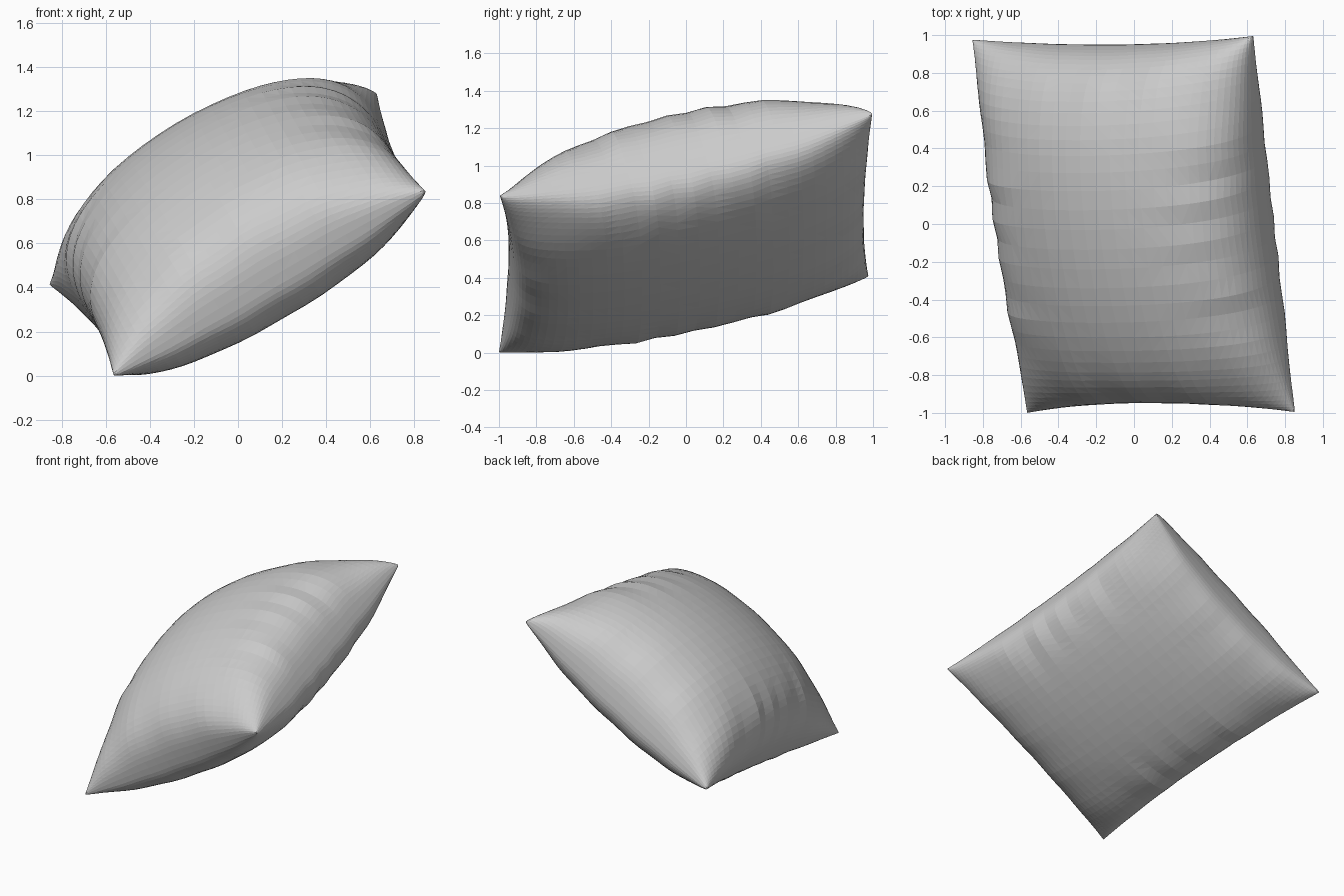
import bpy, bmesh, math
from mathutils import Vector

if "Cube" in bpy.data.objects:
    bpy.data.objects.remove(bpy.data.objects["Cube"])

# Seam corners of the tilted cushion
A = Vector((-0.565, -1.0, 0.005))
B = Vector((0.85, -0.995, 0.84))
C = Vector((0.63, 0.995, 1.28))
D = Vector((-0.855, 0.975, 0.415))
U = (B - A).normalized()
V = (D - A).normalized()
N = U.cross(V).normalized()
COUNT = 38
TOP, BOTTOM = 0.53, 0.325


def seam_point(s, t):
    """Point on the mid sheet, with edges pulled inward between corners."""
    p = ((1 - s) * (1 - t) * A + (1 + s) * (1 - t) * B
         + (1 + s) * (1 + t) * C + (1 - s) * (1 + t) * D) / 4
    s_pull = 0.065 if s < 0 else 0.055
    t_pull = 0.07 if t < 0 else 0.05
    p -= U * math.copysign(s_pull * abs(s) ** 3 * (1 - t * t), s)
    p -= V * math.copysign(t_pull * abs(t) ** 3 * (1 - s * s), t)
    return p


def puff(s, t, side):
    """Full pillow bulge, thin at the corners, gathered along the long seams."""
    power = 0.4 if side > 0 else 0.33
    h = (max(0, 1 - s * s) * max(0, 1 - t * t)) ** power
    full = side > 0 and s > 0 and t > 0
    h *= 1 - (0.15 if full else 0.5) * abs(s * t) ** 3
    gather = 0.07 * abs(s) ** 4 * math.sin(19 * t + 2.5 * math.sin(4 * t) + 2 * s + side)
    gather += 0.03 * abs(t) ** 5 * math.sin(15 * s + side)
    if side > 0:
        return h * (1 + gather) * TOP * (1 + 0.05 * t + 0.02 * s)
    return -h * (1 + gather) * BOTTOM


def spread(i):
    """Grid parameter, denser towards the seams."""
    a = math.sin((2 * i / COUNT - 1) * math.pi / 2)
    return 0.5 * a + 0.5 * math.sin(a * math.pi / 2)


# Two bulging sheets sharing one seam
bm = bmesh.new()
for side in (1, -1):
    rows = []
    for j in range(COUNT + 1):
        row = []
        for i in range(COUNT + 1):
            s, t = spread(i), spread(j)
            p = seam_point(s, t) + N * puff(s, t, side)
            p.z = max(p.z, 0)
            row.append(bm.verts.new(p))
        rows.append(row)
    for j in range(COUNT):
        for i in range(COUNT):
            q = [rows[j][i], rows[j][i + 1], rows[j + 1][i + 1], rows[j + 1][i]]
            bm.faces.new(q if side > 0 else q[::-1])
bmesh.ops.remove_doubles(bm, verts=bm.verts[:], dist=0.0005)
bmesh.ops.triangulate(bm, faces=bm.faces[:])
bmesh.ops.recalc_face_normals(bm, faces=bm.faces[:])

# Rest exactly on the ground
low = min(v.co.z for v in bm.verts)
bmesh.ops.translate(bm, verts=bm.verts[:], vec=(0, 0, -low))

mesh = bpy.data.meshes.new("pillow")
bm.to_mesh(mesh)
bm.free()
pillow = bpy.data.objects.new("pillow", mesh)
bpy.context.collection.objects.link(pillow)
